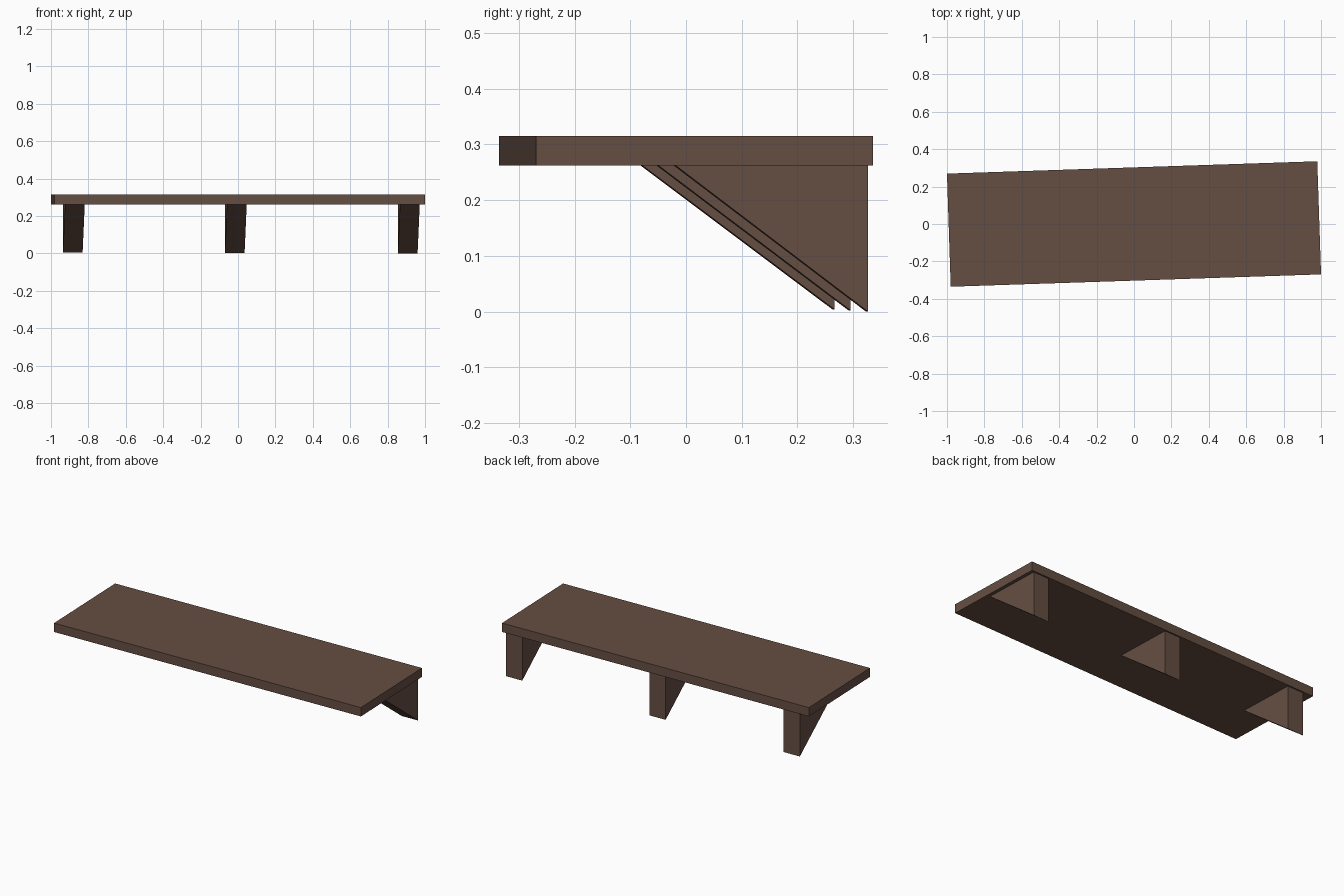
import bpy, bmesh, math
from mathutils import Matrix

if "Cube" in bpy.data.objects:
    bpy.data.objects.remove(bpy.data.objects["Cube"])

ANGLE = 0.0333                      # slight turn of the whole shelf
LENGTH, DEPTH = 1.981, 0.605
BOARD_LOW, BOARD_TOP = 0.262, 0.315
TURN = Matrix.Rotation(ANGLE, 4, 'Z')

wood = bpy.data.materials.new("dark_brown_wood")
wood.diffuse_color = (0.130, 0.076, 0.055, 1)
wood.use_nodes = True
wood.node_tree.nodes["Principled BSDF"].inputs["Base Color"].default_value = wood.diffuse_color


def prism(name, profile, x0, x1):
    """Extrude a (y, z) profile along x, then turn it with the shelf."""
    bm = bmesh.new()
    face = bm.faces.new([bm.verts.new((x0, y, z)) for y, z in profile])
    ext = bmesh.ops.extrude_face_region(bm, geom=[face])
    verts = [g for g in ext["geom"] if isinstance(g, bmesh.types.BMVert)]
    bmesh.ops.translate(bm, verts=verts, vec=(x1 - x0, 0, 0))
    bmesh.ops.recalc_face_normals(bm, faces=bm.faces)
    bm.transform(TURN)
    mesh = bpy.data.meshes.new(name)
    bm.to_mesh(mesh)
    bm.free()
    mesh.materials.append(wood)
    obj = bpy.data.objects.new(name, mesh)
    bpy.context.collection.objects.link(obj)


# Shelf board
h = DEPTH / 2
prism("shelf_board", [(-h, BOARD_LOW), (h, BOARD_LOW), (h, BOARD_TOP), (-h, BOARD_TOP)],
      -LENGTH / 2, LENGTH / 2)

# Three triangular brackets, flush at the back and tapering to a point below
back = 0.294
for label, x, low in (("left", -0.874, 0.0036), ("middle", -0.0075, 0.0018), ("right", 0.918, 0.0)):
    prism(label + "_bracket", [(back, low), (back, BOARD_LOW), (back - 0.345, BOARD_LOW)],
          x - 0.0525, x + 0.0525)
